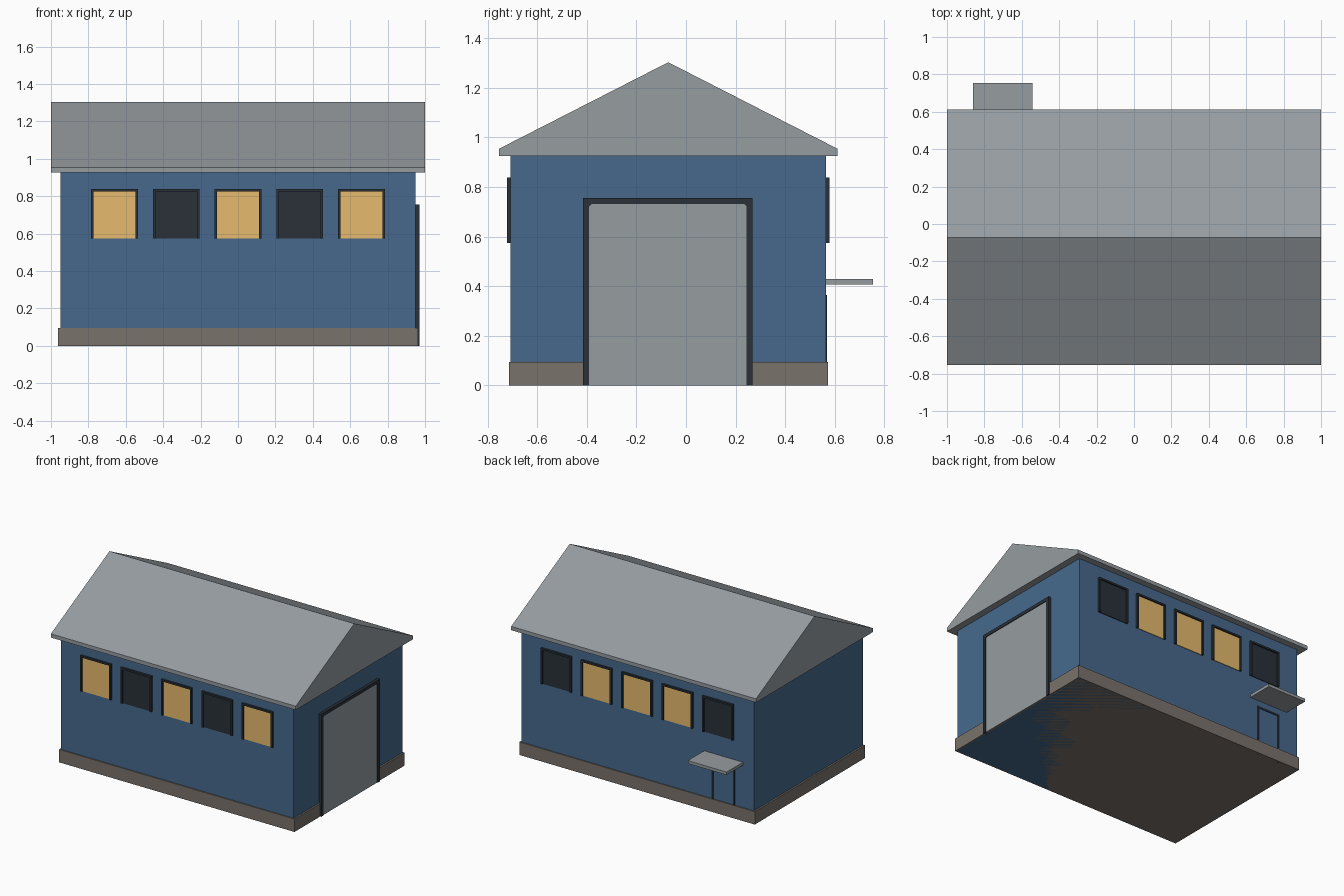
import bpy, bmesh

if "Cube" in bpy.data.objects:
    bpy.data.objects.remove(bpy.data.objects["Cube"])

YC = -0.0715         # centre line of the building in y
HALF = 0.635         # half depth of the walls


def material(name, r, g, b):
    m = bpy.data.materials.new(name)
    lin = [((c / 255 + 0.055) / 1.055) ** 2.4 for c in (r, g, b)]
    m.diffuse_color = (*lin, 1)
    m.use_nodes = True
    m.node_tree.nodes["Principled BSDF"].inputs["Base Color"].default_value = m.diffuse_color
    return m


BLUE = material("wall blue", 70, 105, 140)
GREY = material("roof grey", 150, 156, 160)
BROWN = material("plinth brown", 122, 114, 107)
DARK = material("dark trim", 41, 49, 57)
GOLD = material("lit window", 230, 186, 110)


def prism(name, profile, axis, a, b, mat):
    """Extrude a (horizontal, z) profile along x or y from a to b."""
    bm = bmesh.new()
    place = (lambda u, z, d: (d, u, z)) if axis == 'x' else (lambda u, z, d: (u, d, z))
    lo = [bm.verts.new(place(u, z, a)) for u, z in profile]
    hi = [bm.verts.new(place(u, z, b)) for u, z in profile]
    bm.faces.new(lo)
    bm.faces.new(hi)
    n = len(profile)
    for i in range(n):
        j = (i + 1) % n
        bm.faces.new((lo[i], lo[j], hi[j], hi[i]))
    bmesh.ops.recalc_face_normals(bm, faces=bm.faces)
    me = bpy.data.meshes.new(name)
    bm.to_mesh(me)
    bm.free()
    me.materials.append(mat)
    ob = bpy.data.objects.new(name, me)
    bpy.context.collection.objects.link(ob)
    return ob


def rect(u0, u1, z0, z1):
    return [(u0, z0), (u1, z0), (u1, z1), (u0, z1)]


def arch(c, half, z0, z1, t, cut=0.0):
    """Frame open at the bottom, with optional small cut inner corners."""
    i, top = half - t, z1 - t
    inner = [(i, z0), (i, top - cut), (i - cut, top),
             (cut - i, top), (-i, top - cut), (-i, z0)]
    if not cut:
        inner = [(i, z0), (i, top), (-i, top), (-i, z0)]
    pts = [(-half, z0), (-half, z1), (half, z1), (half, z0)] + inner
    return [(c + u, z) for u, z in pts]


# Main body: walls and plinth both stand on the ground
prism("walls", rect(YC - HALF, YC + HALF, 0, 0.927), 'x', -0.95, 0.95, BLUE)
prism("plinth", rect(YC - 0.643, YC + 0.643, 0, 0.095), 'x', -0.962, 0.962, BROWN)

# Solid gabled roof with a thin eave edge
prism("roof", [(YC - 0.683, 0.926), (YC + 0.683, 0.926), (YC + 0.683, 0.954),
               (YC, 1.303), (YC - 0.683, 0.954)], 'x', -1, 1, GREY)

# Large door on the right end
prism("large_door_frame", arch(YC - 0.002, 0.341, 0, 0.756, 0.024, 0.01),
      'x', 0.94, 0.971, DARK)
prism("large_door_panel", rect(YC - 0.325, YC + 0.321, 0, 0.745),
      'x', 0.94, 0.966, GREY)

# Windows along front and back: 1 = lit, 0 = dark
for side, sign, lit in (("front", -1, (1, 0, 1, 0, 1)), ("back", 1, (0, 1, 1, 1, 0))):
    for k, on in enumerate(lit):
        x = -0.66 + 0.33 * k
        wall = YC + sign * HALF
        prism(f"{side}_window_frame_{k + 1}", arch(x, 0.125, 0.574, 0.839, 0.013),
              'y', wall - sign * 0.005, wall + sign * 0.015, DARK)
        prism(f"{side}_window_pane_{k + 1}", rect(x - 0.12, x + 0.12, 0.574, 0.834),
              'y', wall - sign * 0.003, wall + sign * 0.005, GOLD if on else DARK)

# Small back door frame and the canopy above it
prism("small_door_frame", arch(-0.70, 0.095, 0, 0.365, 0.014),
      'y', 0.55, 0.568, DARK)
prism("canopy", rect(-0.86, -0.543, 0.408, 0.43), 'y', 0.55, 0.754, GREY)
